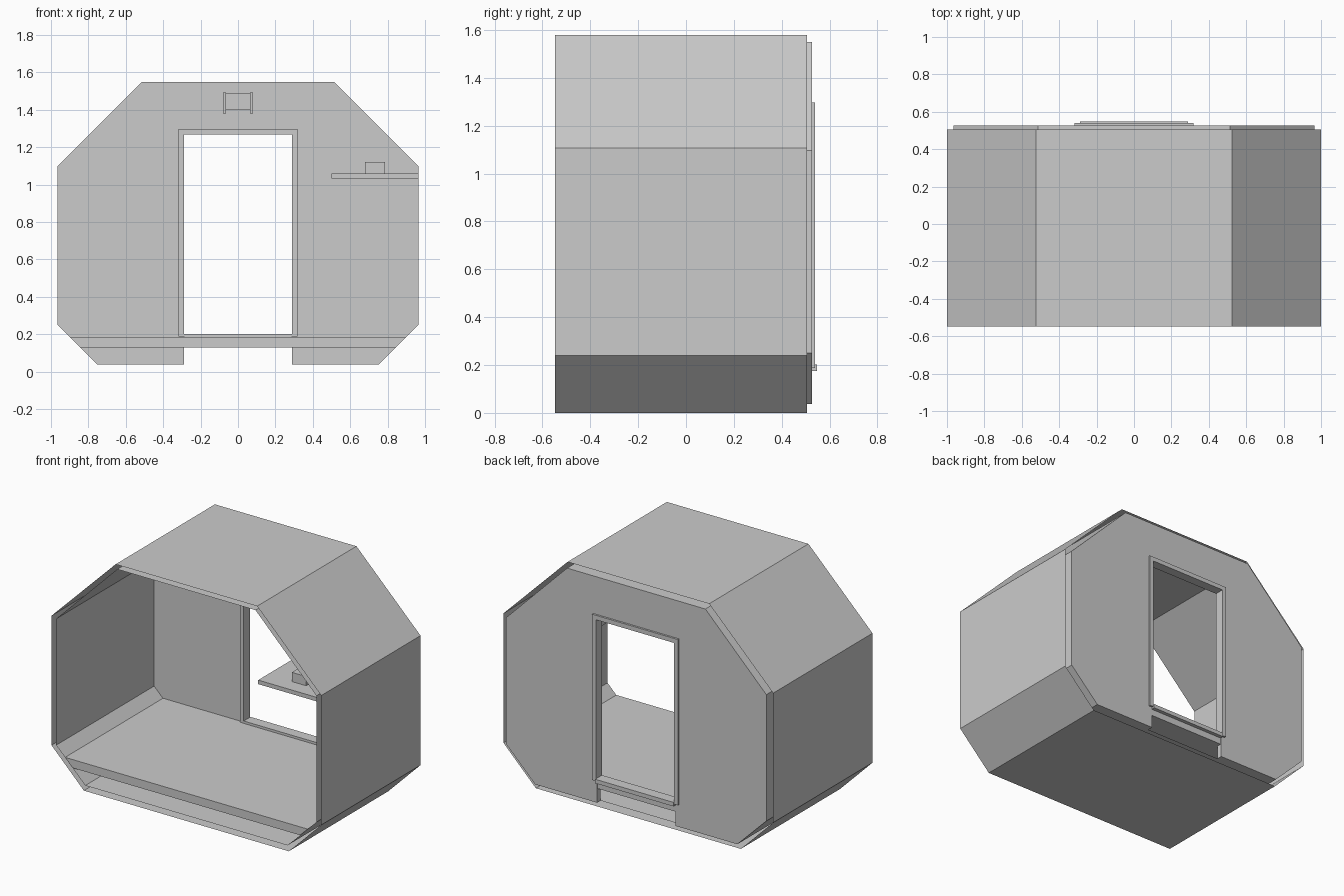
import bpy
import bmesh

if "Cube" in bpy.data.objects:
    bpy.data.objects.remove(bpy.data.objects["Cube"])


def prism(name, profile, y0, y1, caps=True, inward=False):
    """Extrude an x-z profile along y, as a solid or as an open tube."""
    bm = bmesh.new()
    front = [bm.verts.new((x, y0, z)) for x, z in profile]
    back = [bm.verts.new((x, y1, z)) for x, z in profile]
    n = len(profile)
    for i in range(n):
        j = (i + 1) % n
        bm.faces.new((front[i], front[j], back[j], back[i]))
    if caps:
        bm.faces.new(front)
        bm.faces.new(back[::-1])
        bmesh.ops.recalc_face_normals(bm, faces=bm.faces[:])
    else:
        # open tube: choose the facing from the first (bottom) face
        bm.normal_update()
        bm.faces.ensure_lookup_table()
        if (bm.faces[0].normal.z > 0) != inward:
            bmesh.ops.reverse_faces(bm, faces=bm.faces[:])
    mesh = bpy.data.meshes.new(name)
    bm.to_mesh(mesh)
    bm.free()
    obj = bpy.data.objects.new(name, mesh)
    bpy.context.collection.objects.link(obj)
    return obj


def box(name, x0, x1, y0, y1, z0, z1):
    return prism(name, [(x0, z0), (x1, z0), (x1, z1), (x0, z1)], y0, y1)


def mirrored(half):
    """Complete a right-hand half profile across x = 0."""
    return half + [(-x, z) for x, z in reversed(half)]


FRONT, BACK = -0.547, 0.505
WALL_IN, WALL_OUT = 0.49, 0.527

# Outer skin and inner liner, open at both ends with a gap between them
outer = mirrored([(0.76, 0), (1.0, 0.24), (1.0, 1.108), (0.525, 1.58)])
liner_half = [(0.75, 0.037), (0.965, 0.25), (0.965, 1.097), (0.513, 1.55)]
prism("outer_shell", outer, FRONT, BACK, caps=False)
prism("inner_liner", mirrored(liner_half), FRONT, WALL_IN, caps=False, inward=True)

# Back wall with the doorway cut up from its lower edge
wall = mirrored([(0.29, 1.27), (0.29, 0.037)] + liner_half)
prism("back_wall", wall, WALL_IN, WALL_OUT)

# Raised floor fitted between the lower slopes
prism("floor", mirrored([(0.843, 0.13), (0.899, 0.186)]), FRONT, 0.522)

# Door frame and sill
frame = mirrored([(0.29, 1.268), (0.29, 0.187), (0.318, 0.187), (0.318, 1.298)])
prism("door_frame", frame, 0.475, 0.54)
box("door_sill", -0.29, 0.29, 0.475, 0.547, 0.175, 0.202)

# Side shelf with a small block on it
box("side_shelf", 0.5, 0.965, -0.5, WALL_IN, 1.033, 1.06)
box("shelf_block", 0.68, 0.785, -0.4, -0.2, 1.06, 1.122)

# Fitting above the door with a cheek on each side
box("fitting_body", -0.065, 0.065, 0.43, WALL_IN, 1.4, 1.49)
for side, x in (("left", -0.0725), ("right", 0.0725)):
    box("fitting_cheek_" + side, x - 0.0075, x + 0.0075, 0.41, WALL_IN, 1.38, 1.493)
